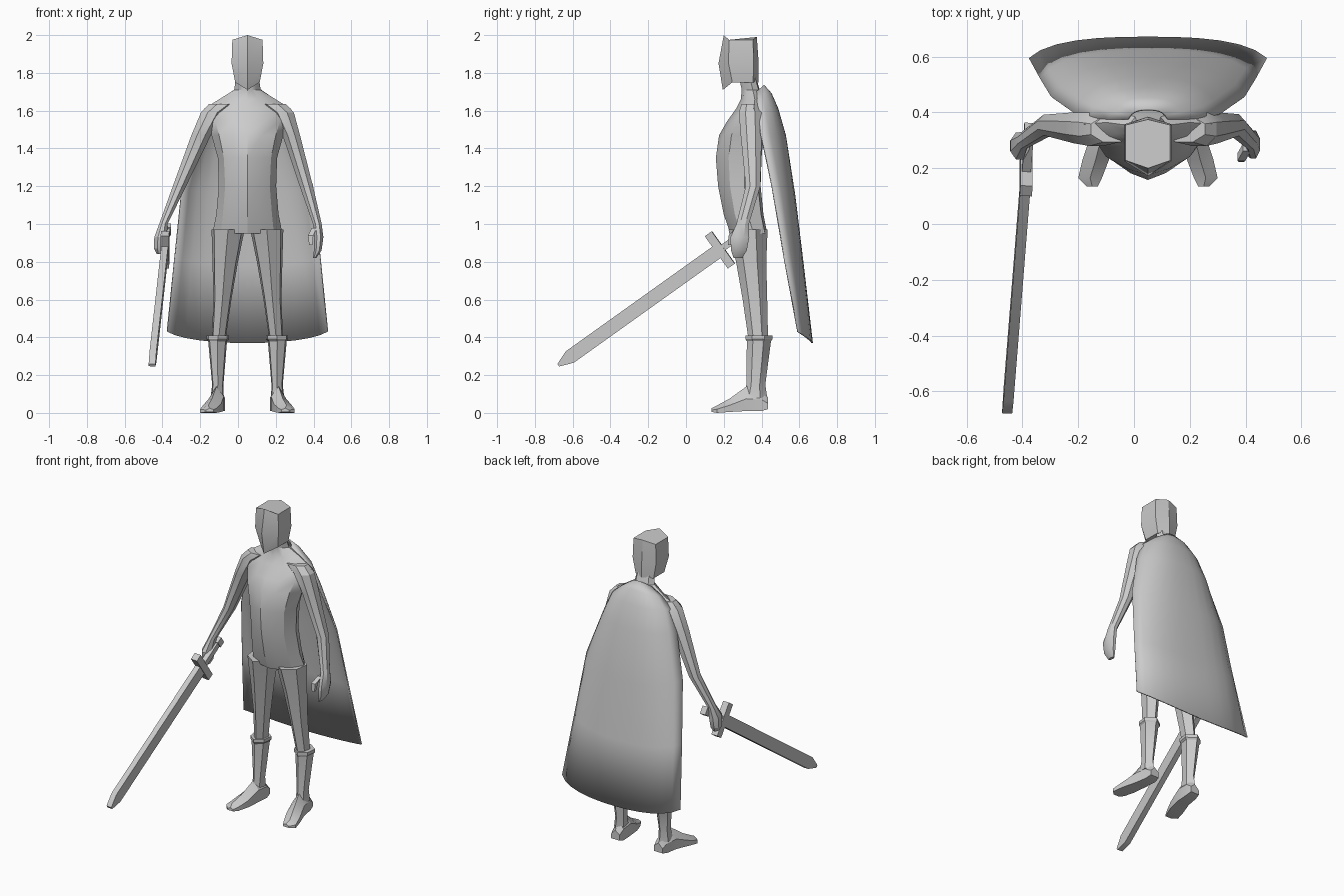
import bpy, bmesh, math
from mathutils import Vector

if "Cube" in bpy.data.objects:
    bpy.data.objects.remove(bpy.data.objects["Cube"])

CX = 0.05  # body centre line


def finish(name, bm):
    bmesh.ops.recalc_face_normals(bm, faces=bm.faces)
    me = bpy.data.meshes.new(name)
    bm.to_mesh(me)
    bm.free()
    ob = bpy.data.objects.new(name, me)
    bpy.context.collection.objects.link(ob)
    return ob


def loft(name, rings, closed=True):
    """Skin a list of equal-length point rings; closed rings get end caps."""
    bm = bmesh.new()
    vs = [[bm.verts.new(p) for p in r] for r in rings]
    n = len(rings[0])
    for a, b in zip(vs, vs[1:]):
        for i in range(n if closed else n - 1):
            j = (i + 1) % n
            bm.faces.new((a[i], a[j], b[j], b[i]))
    if closed:
        bm.faces.new(vs[0])
        bm.faces.new(vs[-1])
    return finish(name, bm)


def mirrored(half):
    """Ring from half-profile whose first and last points lie on the centre line."""
    right = [(CX + x, y, z) for x, y, z in half]
    return right + [(CX - x, y, z) for x, y, z in half[-2:0:-1]]


# head: six-sided, ridged front and back
head = []
for w, yf, ys, yt, yb, zf, zs, zb in [
        (.065, .195, .245, .355, .385, 1.71, 1.75, 1.75),
        (.084, .172, .225, .358, .385, 1.85, 1.85, 1.85),
        (.080, .200, .228, .355, .375, 2.00, 1.975, 1.99)]:
    head.append(mirrored([(0, yf, zf), (w, ys, zs), (w, yt, zs), (0, yb, zb)]))
loft("head", head)

# torso and neck
torso = []
for z, yf, yb, wf, ws in [
        (.95, .235, .43, .14, .185), (1.05, .20, .41, .13, .165),
        (1.2, .17, .395, .118, .152), (1.35, .158, .40, .125, .157),
        (1.47, .175, .41, .15, .19), (1.54, .215, .415, .17, .225),
        (1.61, .265, .415, .17, .23), (1.66, .29, .41, .11, .15),
        (1.71, .295, .39, .045, .07), (1.78, .28, .37, .04, .06)]:
    d = yb - yf
    torso.append(mirrored([(0, yf, z), (wf * .5, yf + d * .1, z), (wf, yf + d * .28, z),
                           (ws, yf + d * .62, z), (wf, yb - d * .06, z), (0, yb, z)]))
loft("torso", torso)


def leg_ring(s, z, xi, xo, yf, yb):
    xm, w, d = (xi + xo) / 2, xo - xi, yb - yf
    pts = [(xm, yf), (xo - w * .08, yf + d * .25), (xo, yb - d * .3),
           (xm, yb), (xi, yb - d * .3), (xi + w * .08, yf + d * .25)]
    return [(CX + s * x, y, z) for x, y in pts]


LEG = [(.36, .12, .19, .335, .435), (.6, .085, .18, .30, .43),
       (.8, .05, .185, .265, .425), (.97, .015, .19, .225, .432)]
BOOT = [(.08, .125, .195, .30, .43), (.15, .127, .187, .32, .42),
        (.38, .108, .208, .322, .45), (.39, .098, .216, .315, .457),
        (.41, .098, .216, .315, .457), (.41, .118, .195, .335, .437)]
FOOT = [(.435, .125, .185, .02, .08), (.40, .12, .192, .01, .13),
        (.32, .125, .205, .01, .14), (.23, .14, .235, .005, .075),
        (.165, .165, .25, 0, .04), (.135, .18, .22, .005, .025)]

# legs, boots and feet
for side, s in (("left", 1), ("right", -1)):
    loft(side + "_leg", [leg_ring(s, *r) for r in LEG])
    loft(side + "_boot", [leg_ring(s, *r) for r in BOOT])
    foot = []
    for y, xi, xo, z0, z1 in FOOT:
        xm = (xi + xo) / 2
        foot.append([(CX + s * x, y, z) for x, z in (
            (xi, z0), (xo, z0), (xo, z0 + (z1 - z0) * .5), (xm, z1),
            (xi, z0 + (z1 - z0) * .6))])
    loft(side + "_foot", foot)

# arms and hands: x offset, y, z, x radius, y radius
SHOULDER = [(.13, .34, 1.635, .08, .05), (.185, .34, 1.59, .066, .065)]
RIGHT = [(.245, .345, 1.47, .056, .06), (.36, .355, 1.2, .038, .04),
         (.445, .30, 1.0, .024, .032), (.46, .28, .93, .036, .052),
         (.465, .28, .87, .032, .045), (.465, .28, .84, .015, .025)]
LEFT = [(.232, .345, 1.47, .05, .06), (.312, .355, 1.2, .038, .042),
        (.37, .30, 1.0, .025, .036), (.378, .285, .93, .026, .054),
        (.372, .28, .86, .022, .045), (.355, .275, .82, .01, .025)]
for side, s, rows in (("left", 1, LEFT), ("right", -1, RIGHT)):
    loft(side + "_arm", [[(CX + s * (x + rx * math.cos(a)), y + ry * math.sin(a), z)
                          for a in [math.tau * (i + .5) / 8 for i in range(8)]]
                         for x, y, z, rx, ry in SHOULDER + rows])

# left thumb
loft("left_thumb", [[(x + r * i, y + r * j, z) for i, j in ((-1, -1), (1, -1), (1, 1), (-1, 1))]
                    for x, y, z, r in ((.405, .275, .98, .014), (.385, .24, .94, .014),
                                       (.385, .232, .89, .009))])

# cape: half width, edge y, centre y, edge z, centre z
cape = []
for w, ye, yc, ze, zc in [
        (.07, .375, .41, 1.70, 1.735), (.14, .375, .45, 1.66, 1.69),
        (.21, .38, .485, 1.60, 1.61), (.26, .395, .525, 1.48, 1.47),
        (.345, .455, .575, 1.2, 1.15), (.385, .52, .62, .82, .78),
        (.425, .592, .668, .43, .37)]:
    row = []
    for i in range(13):
        t = i / 6 - 1
        row.append((CX + w * math.sin(t * 1.2) / math.sin(1.2), yc + (ye - yc) * abs(t) ** 2.5,
                    zc + (ze - zc) * t * t))
    cape.append(row)
cloth = loft("cape", cape, closed=False)
mod = cloth.modifiers.new("thickness", 'SOLIDIFY')
mod.thickness = .008
mod.offset = 0

# sword, laid out along its own axis from the tip
TIP = Vector((-.455, -.675, .253))
ALONG = Vector((.065, .815, .582)).normalized()
THIN = (Vector((1, 0, 0)) - ALONG * ALONG.x).normalized()
WIDE = ALONG.cross(THIN)


def sword_part(name, sections):
    loft(name, [[TIP + ALONG * s + THIN * a * i + WIDE * b * j
                 for i, j in ((-1, -1), (1, -1), (1, 1), (-1, 1))]
                for s, a, b in sections])


sword_part("sword_blade", [(0, .018, .008), (.075, .018, .037), (1.05, .018, .037)])
sword_part("sword_guard", [(1.03, .022, .105), (1.075, .022, .105)])
sword_part("sword_grip", [(1.06, .016, .018), (1.24, .016, .018)])
sword_part("sword_pommel", [(1.22, .02, .025), (1.26, .02, .025)])

# smooth shading with crisp edges
for ob in bpy.data.objects:
    ob.select_set(True)
bpy.context.view_layer.objects.active = cloth
bpy.ops.object.shade_smooth_by_angle(angle=math.radians(28))
